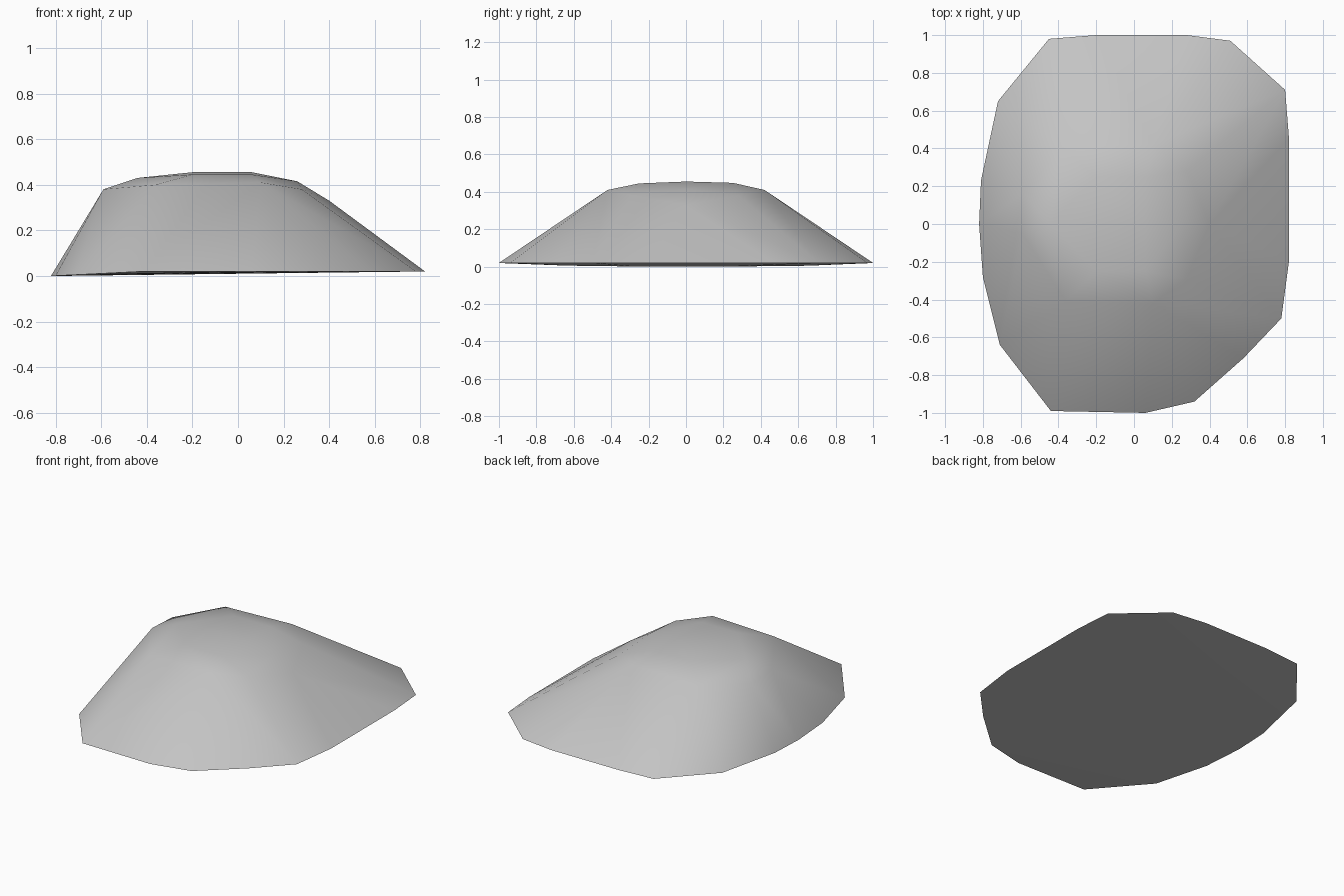
import bpy
import bmesh
import math

cube = bpy.data.objects.get("Cube")
if cube:
    bpy.data.objects.remove(cube, do_unlink=True)

# Stone colour
stone = bpy.data.materials.new("grey stone")
stone.use_nodes = True
grey = (0.55, 0.55, 0.55, 1)
stone.diffuse_color = grey
stone.node_tree.nodes["Principled BSDF"].inputs["Base Color"].default_value = grey

# Outline of the base, counter-clockwise from the back right
rim = [(0.80, 0.71), (0.51, 0.97), (0.28, 1.0), (-0.2, 1.0), (-0.45, 0.98),
       (-0.72, 0.65), (-0.81, 0.23), (-0.82, 0), (-0.8, -0.28), (-0.71, -0.64),
       (-0.44, -0.99), (0.06, -1.0), (0.32, -0.94), (0.58, -0.71),
       (0.78, -0.5), (0.82, -0.2), (0.82, 0.46)]

# Shoulder where the sides turn into the top
shoulder = [(-0.59, 0.16, 0.37), (-0.59, -0.05, 0.38), (-0.36, -0.41, 0.4),
            (0.1, -0.42, 0.41), (0.28, -0.29, 0.38), (0.4, 0, 0.33),
            (0.28, 0.28, 0.38), (0.1, 0.42, 0.41), (-0.38, 0.41, 0.4)]

# Gently domed top
top = [(-0.44, 0, 0.43), (0.26, 0, 0.415)]
for x in (-0.2, 0.06):
    top += [(x, -0.25, 0.445), (x, 0, 0.455), (x, 0.25, 0.448)]


def rim_height(x):
    """The base dips slightly towards its left end."""
    return 0.02 * min(1, (x + 0.82) / 0.4)


# Wrap one faceted shell around the three levels
bm = bmesh.new()
points = [(x, y, rim_height(x)) for x, y in rim] + shoulder + top
verts = [bm.verts.new(p) for p in points]
hull = bmesh.ops.convex_hull(bm, input=verts)
loose = [v for v in bm.verts if not v.link_faces]
bmesh.ops.delete(bm, geom=loose, context='VERTS')
bmesh.ops.recalc_face_normals(bm, faces=bm.faces)

mesh = bpy.data.meshes.new("rock_mound")
bm.to_mesh(mesh)
bm.free()
mesh.materials.append(stone)
rock = bpy.data.objects.new("rock_mound", mesh)
bpy.context.collection.objects.link(rock)

# Soft sides with a sharp base edge
bpy.ops.object.select_all(action='DESELECT')
rock.select_set(True)
bpy.context.view_layer.objects.active = rock
bpy.ops.object.shade_smooth_by_angle(angle=math.radians(40))
